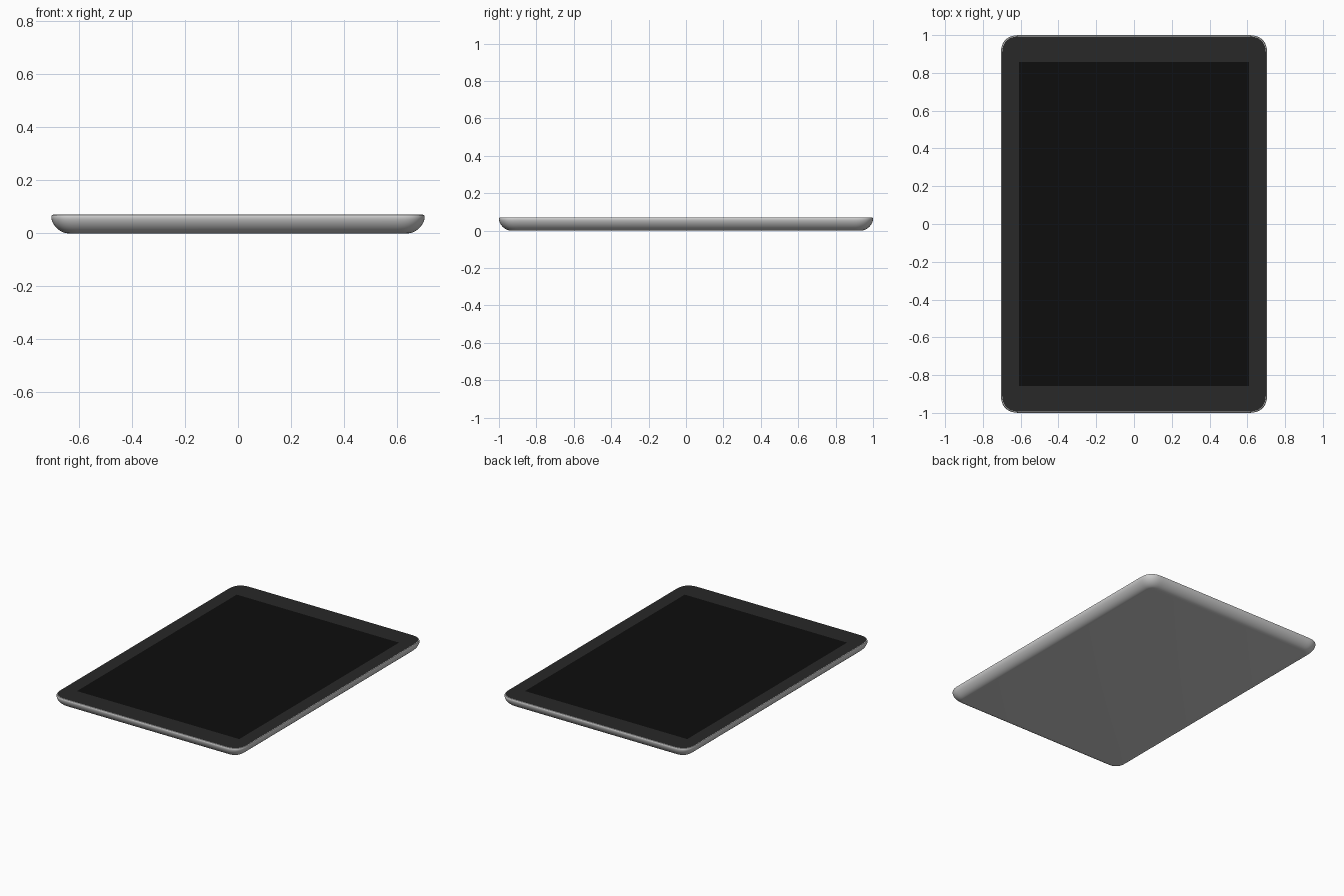
import bpy, bmesh, math

if "Cube" in bpy.data.objects:
    bpy.data.objects.remove(bpy.data.objects["Cube"])

HX, HY, R, H = 0.705, 1.0, 0.108, 0.07   # half sizes, corner radius, thickness
SX, SY = 0.61, 0.858                     # half sizes of the display
SEG = 14
CORNERS = [(1, 1), (-1, 1), (-1, -1), (1, -1)]


def bulge(v, n):
    """Superellipse version of a sine or cosine value."""
    return math.copysign(abs(v) ** (2 / n), v) if abs(v) > 1e-9 else 0.0


def ring(bm, inset, z):
    """Soft-cornered rectangle of vertices, inset from the full outline."""
    r = R - inset
    verts = []
    for i, (sx, sy) in enumerate(CORNERS):
        for k in range(SEG + 1):
            a = math.pi / 2 * (i + k / SEG)
            verts.append(bm.verts.new((sx * (HX - R) + r * bulge(math.cos(a), 2.7),
                                       sy * (HY - R) + r * bulge(math.sin(a), 2.7), z)))
    return verts


def bridge(bm, a, b):
    n = len(a)
    for i in range(n):
        j = (i + 1) % n
        bm.faces.new((a[i], a[j], b[j], b[i]))


def finish(bm, name, color=None):
    me = bpy.data.meshes.new(name)
    bm.to_mesh(me)
    bm.free()
    ob = bpy.data.objects.new(name, me)
    bpy.context.collection.objects.link(ob)
    if color:
        mat = bpy.data.materials.new(name + "_material")
        mat.diffuse_color = (*color, 1)
        mat.use_nodes = True
        mat.node_tree.nodes["Principled BSDF"].inputs["Base Color"].default_value = mat.diffuse_color
        me.materials.append(mat)
    bpy.ops.object.select_all(action='DESELECT')
    ob.select_set(True)
    bpy.context.view_layer.objects.active = ob
    bpy.ops.object.shade_smooth_by_angle(angle=math.radians(35))
    return ob


# Shell: flat back, tapering curved sides, narrow rim around the glass
bm = bmesh.new()
profile = []
for k in range(11):
    a = math.pi / 2 * k / 10
    profile.append((0.06 * (1 - bulge(math.sin(a), 1.7)),
                    0.06 * (1 - bulge(math.cos(a), 1.7))))
profile += [(0.001, 0.065), (0.003, 0.069), (0.007, H)]
rings = [ring(bm, i, z) for i, z in profile]
bm.faces.new(rings[0][::-1])
for a, b in zip(rings, rings[1:]):
    bridge(bm, a, b)
finish(bm, "back_shell")

# Glass bezel: frame between the rim and the display
bm = bmesh.new()
outer = ring(bm, 0.007, H)
inner = [bm.verts.new((sx * SX, sy * SY, H)) for sx, sy in CORNERS]
for i in range(4):
    arc = outer[i * (SEG + 1):(i + 1) * (SEG + 1)]
    for p, q in zip(arc, arc[1:]):
        bm.faces.new((p, q, inner[i]))
    j = (i + 1) % 4
    bm.faces.new((arc[-1], outer[j * (SEG + 1)], inner[j], inner[i]))
finish(bm, "glass_bezel", (0.021, 0.021, 0.021))

# Display panel, flush with the bezel
bm = bmesh.new()
bm.faces.new([bm.verts.new((sx * SX, sy * SY, H)) for sx, sy in CORNERS])
finish(bm, "display", (0.0042, 0.0042, 0.0042))
